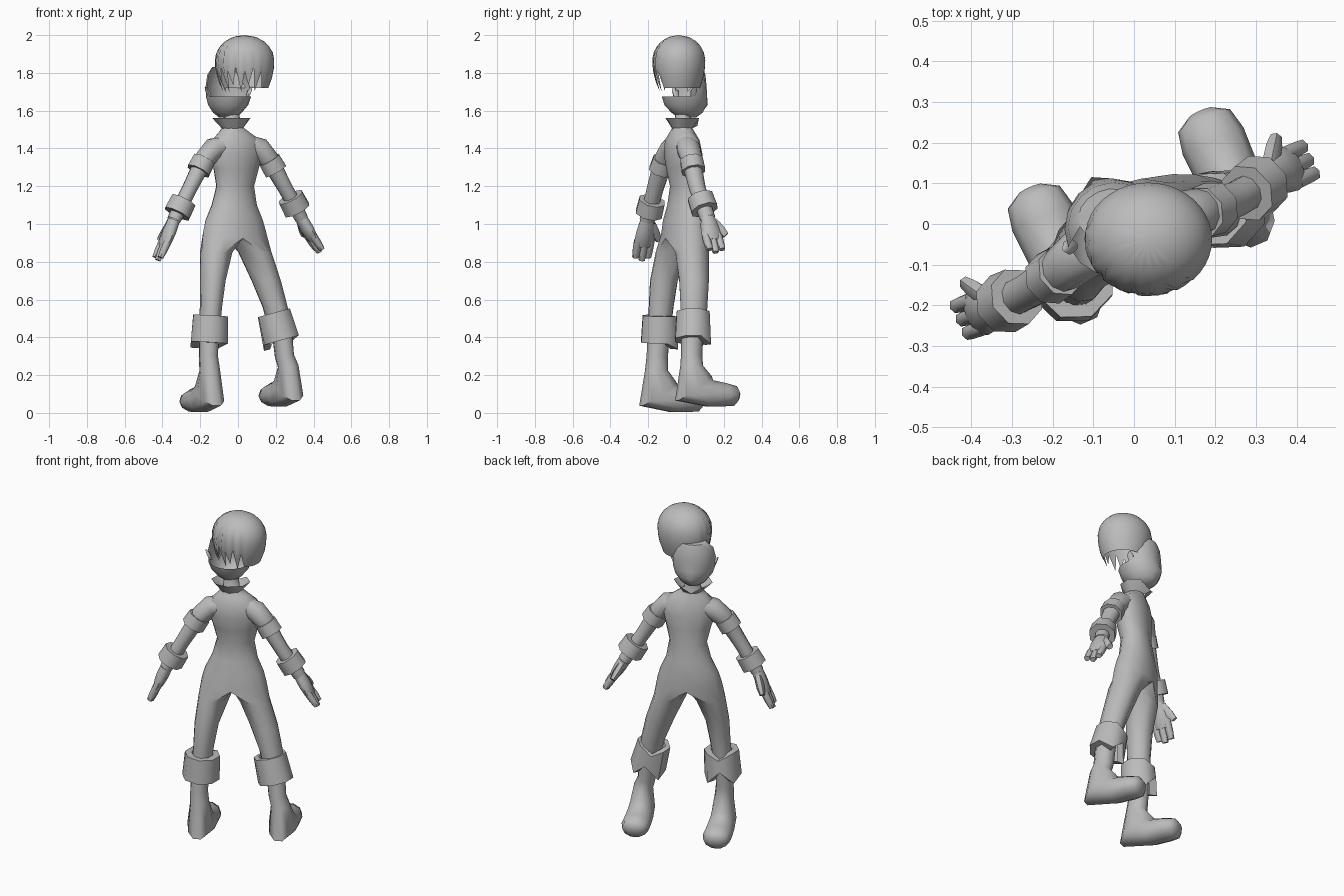
import bpy, bmesh, math
from mathutils import Vector

cube = bpy.data.objects.get("Cube")
if cube:
    bpy.data.objects.remove(cube)

TURN = math.radians(24)                       # the figure stands turned about z
U = Vector((math.cos(TURN), math.sin(TURN), 0))   # sideways
V = Vector((-math.sin(TURN), math.cos(TURN), 0))  # direction the face looks
Z = Vector((0, 0, 1))

grey = bpy.data.materials.new("plain_grey")
grey.use_nodes = True
grey.diffuse_color = (0.5, 0.5, 0.5, 1)
grey.node_tree.nodes["Principled BSDF"].inputs["Base Color"].default_value = (0.5, 0.5, 0.5, 1)


def finish(bm, name, angle=60):
    bmesh.ops.recalc_face_normals(bm, faces=bm.faces)
    mesh = bpy.data.meshes.new(name)
    bm.to_mesh(mesh)
    bm.free()
    mesh.materials.append(grey)
    ob = bpy.data.objects.new(name, mesh)
    bpy.context.collection.objects.link(ob)
    bpy.ops.object.select_all(action='DESELECT')
    ob.select_set(True)
    bpy.context.view_layer.objects.active = ob
    bpy.ops.object.shade_smooth_by_angle(angle=math.radians(angle))


def bridge(bm, a, b):
    n = len(a)
    for k in range(n):
        bm.faces.new((a[k], a[(k + 1) % n], b[(k + 1) % n], b[k]))


def loft(rings, n=10, cap=(False, False), normal=None):
    """Rings are (centre, half width sideways, half depth), listed downward."""
    bm = bmesh.new()
    pts = [Vector(r[0]) for r in rings]
    loops = []
    for i, (c, a, b) in enumerate(rings):
        t = normal or (pts[min(i + 1, len(pts) - 1)] - pts[max(i - 1, 0)]).normalized()
        s = (U - U.dot(t) * t).normalized()
        w = s.cross(t)
        loops.append([bm.verts.new(pts[i] + s * a * math.cos(q) + w * b * math.sin(q))
                      for q in (math.tau * k / n for k in range(n))])
    for a, b in zip(loops, loops[1:]):
        bridge(bm, a, b)
    if cap[0]:
        bm.faces.new(loops[0])
    if cap[1]:
        bm.faces.new(loops[-1])
    return bm, loops


def cuff(name, top, bottom, r0, r1, inner, notch=0.0):
    top, bottom = Vector(top), Vector(bottom)
    bm, loops = loft([(top, inner, inner), (top, r0, r0), (bottom, r1, r1), (bottom, inner, inner)],
                     n=8, normal=(bottom - top).normalized())
    if notch:      # split at the front, with a pointed flap on each side
        for ring in loops[:2]:
            ring[2].co.z -= notch * 0.7
        for ring in loops[2:]:
            ring[2].co.z += notch
            ring[1].co.z -= notch * 0.7
            ring[3].co.z -= notch * 0.7
    finish(bm, name, 50)


# Torso, running into both legs through a shared crotch strip
def body():
    bm = bmesh.new()
    torso = [((-.035, -.015, 1.58), .042, .042), ((-.03, -.02, 1.52), .048, .046),
             ((-.02, -.02, 1.485), .088, .062), ((-.01, -.02, 1.445), .138, .08),
             ((-.01, -.015, 1.37), .152, .09), ((-.01, -.01, 1.29), .128, .087),
             ((-.015, 0, 1.2), .106, .08), ((-.02, 0, 1.1), .128, .092),
             ((-.02, -.005, 1.02), .165, .105), ((-.018, -.01, .96), .182, .108)]
    prev = None
    for c, a, b in torso:
        ring = [bm.verts.new(Vector(c) + U * a * math.cos(math.tau * k / 12)
                             + V * b * math.sin(math.tau * k / 12)) for k in range(12)]
        if prev:
            bridge(bm, prev, ring)
        prev = ring
    for k in (2, 3, 4, 8, 9, 10):             # rounded seat
        prev[k].co.z -= .035 if k in (3, 9) else .018
    front, back = prev[3].co, prev[9].co
    strip = [bm.verts.new(front.lerp(back, f) - Z * d) for f, d in ((.25, .012), (.5, .018), (.75, .012))]
    degrees = [-90, -60, -30, 0, 30, 60, 90, 135, 180, 225]
    legs = [
        (0, [9, 10, 11, 0, 1, 2, 3], strip,
         [((.087, .03, .85), .09, .094), ((.147, .04, .7), .08, .082),
          ((.195, .04, .56), .067, .075), ((.218, .04, .45), .06, .068)]),
        (180, [3, 4, 5, 6, 7, 8, 9], strip[::-1],
         [((-.113, -.07, .85), .088, .092), ((-.132, -.115, .7), .068, .078),
          ((-.142, -.13, .56), .058, .07), ((-.15, -.14, .45), .056, .066)])]
    for turn, ids, middle, rings in legs:
        loop = [prev[i] for i in ids] + middle
        for c, a, b in rings:
            ring = [bm.verts.new(Vector(c) + U * a * math.cos(math.radians(q + turn))
                                 + V * b * math.sin(math.radians(q + turn))) for q in degrees]
            bridge(bm, loop, ring)
            loop = ring
    finish(bm, "body_and_legs")


body()

# Boots: ankle tube bending forward into the toe, with a flat sole
for side, knee, ankle, heel, sole in (
        ("left", (.225, .035, .5), (.246, .03, .3), (.272, .03, 0), .03),
        ("right", (-.152, -.14, .5), (-.157, -.152, .3), (-.147, -.158, 0), .0)):
    base = Vector(heel)
    at = lambda f, z: base + V * f + Z * (z + sole)
    bm, loops = loft([(knee, .055, .06), (ankle, .05, .058),
                      (Vector(ankle).lerp(at(0, .2), .75), .054, .062),
                      (at(.01, .1), .072, .122), (at(.1, .07), .078, .078),
                      (at(.19, .065), .082, .065), (at(.245, .06), .07, .055),
                      (at(.265, .055), .035, .03)], cap=(False, True))
    for v in bm.verts:
        v.co.z = max(v.co.z, sole + .005)
    finish(bm, side + "_boot")

cuff("left_trouser_cuff", (.19, .037, .53), (.23, .037, .385), .094, .102, .066, .045)
cuff("right_trouser_cuff", (-.145, -.137, .515), (-.153, -.14, .372), .099, .106, .06, .045)

# Arms, sleeve bands and hands
arms = {
    "left": [((.05, .005, 1.415), .055, .062), ((.115, .015, 1.395), .062, .066), ((.16, .03, 1.345), .055, .058),
             ((.2, .04, 1.28), .045, .05), ((.25, .06, 1.19), .04, .045), ((.3, .09, 1.1), .04, .044),
             ((.335, .115, 1.03), .036, .042)],
    "right": [((-.07, -.045, 1.415), .055, .062), ((-.13, -.075, 1.395), .062, .066),
              ((-.175, -.11, 1.345), .055, .058), ((-.21, -.135, 1.28), .045, .05),
              ((-.26, -.165, 1.18), .04, .045), ((-.31, -.19, 1.08), .04, .044),
              ((-.34, -.205, 1.02), .036, .042)]}
tips = {"left": (.43, .158, .85), "right": (-.425, -.235, .808)}
for side, rings in arms.items():
    finish(loft(rings)[0], side + "_arm")

    def band(label, i, back, ahead, r):
        c, d = Vector(rings[i][0]), (Vector(rings[i + 1][0]) - Vector(rings[i - 1][0])).normalized()
        cuff(side + label, c - d * back, c + d * ahead, r, r * 1.04, .04)
    band("_upper_sleeve_band", 3, .07, .0, .064)
    band("_wrist_band", 5, .05, .03, .073)

    wrist, tip = Vector(rings[-1][0]), Vector(tips[side])
    knuckle = wrist.lerp(tip, .5)
    finish(loft([(wrist, .034, .04), (wrist.lerp(tip, .28), .034, .054), (knuckle, .028, .058),
                 (wrist.lerp(tip, .65), .02, .052)], n=8, cap=(False, True))[0], side + "_palm")
    for i in (-1, 0, 1):                      # three fingers side by side
        a, b = knuckle + V * .036 * i, tip + V * .036 * i + Z * .015 * abs(i)
        finish(loft([(a, .022, .022), (a.lerp(b, .6), .021, .021), (b, .016, .018)],
                    n=6, cap=(False, True))[0], f"{side}_finger_{i + 2}")
    a = wrist.lerp(tip, .1) + V * .025
    b = knuckle + V * .082
    finish(loft([(a, .024, .026), (a.lerp(b, .6), .023, .025), (b, .016, .018)],
                n=6, cap=(False, True))[0], side + "_thumb")

# Flared collar with a front notch
bm, loops = loft([((-.035, -.02, 1.56), .11, .088), ((-.03, -.02, 1.505), .06, .055)], n=8, normal=-Z)
loops[0][2].co.z -= .04
finish(bm, "collar", 50)

# Head: a face shell left open at the upper back, where the hair cap belongs
hc = Vector((-.05, -.008, 0))
bm, loops = loft([(hc + V * f + Z * z, a, b) for f, z, a, b in (
    (.035, 1.83, .075, .06), (.01, 1.79, .11, .1), (0, 1.73, .122, .116), (0, 1.675, .12, .12),
    (.005, 1.63, .105, .112), (.015, 1.59, .075, .085), (.015, 1.565, .045, .05))],
    n=16, cap=(True, True), normal=-Z)
loops[4][4].co += V * .018                    # nose
gone = [f for f in bm.faces if f.calc_center_median().z > 1.68
        and (f.calc_center_median() - hc).dot(V) < .02]
bmesh.ops.delete(bm, geom=gone, context='FACES')
finish(bm, "head")
for side, sign in (("left", 1), ("right", -1)):
    a = hc + U * sign * .108 + Z * 1.67
    finish(loft([(a + U * sign * .026 + Z * .055, .004, .006), (a + U * sign * .014 + Z * .035, .01, .02),
                 (a, .01, .014)], n=6, cap=(True, True), normal=-Z)[0], side + "_ear")

# Hair cap: a dome whose lower edge breaks into a jagged fringe on one side
bm = bmesh.new()
SEG, ROWS = 40, 8
fringe = math.atan2(-.75, -.65)
columns = []
for k in range(SEG):
    q = math.tau * k / SEG
    off = abs((q - fringe + math.pi) % math.tau - math.pi)
    low = 1.72
    if off < 1.4:
        low = (1.83, 1.7, 1.81, 1.735)[k % 4]
    column = []
    for r in range(1, ROWS + 1):
        z = 2 - (2 - low) * (r / ROWS) ** 1.6
        h = (z - 1.865) / (.135 if z > 1.865 else .24)
        size = math.sqrt(max(0, 1 - h * h))
        column.append(bm.verts.new((.035 + .157 * size * math.cos(q), -.038 + .14 * size * math.sin(q), z)))
    columns.append(column)
crown = bm.verts.new((.035, -.038, 2))
for a, b in zip(columns, columns[1:] + columns[:1]):
    bm.faces.new((crown, a[0], b[0]))
    for r in range(ROWS - 1):
        bm.faces.new((a[r], a[r + 1], b[r + 1], b[r]))
finish(bm, "hair_cap")
